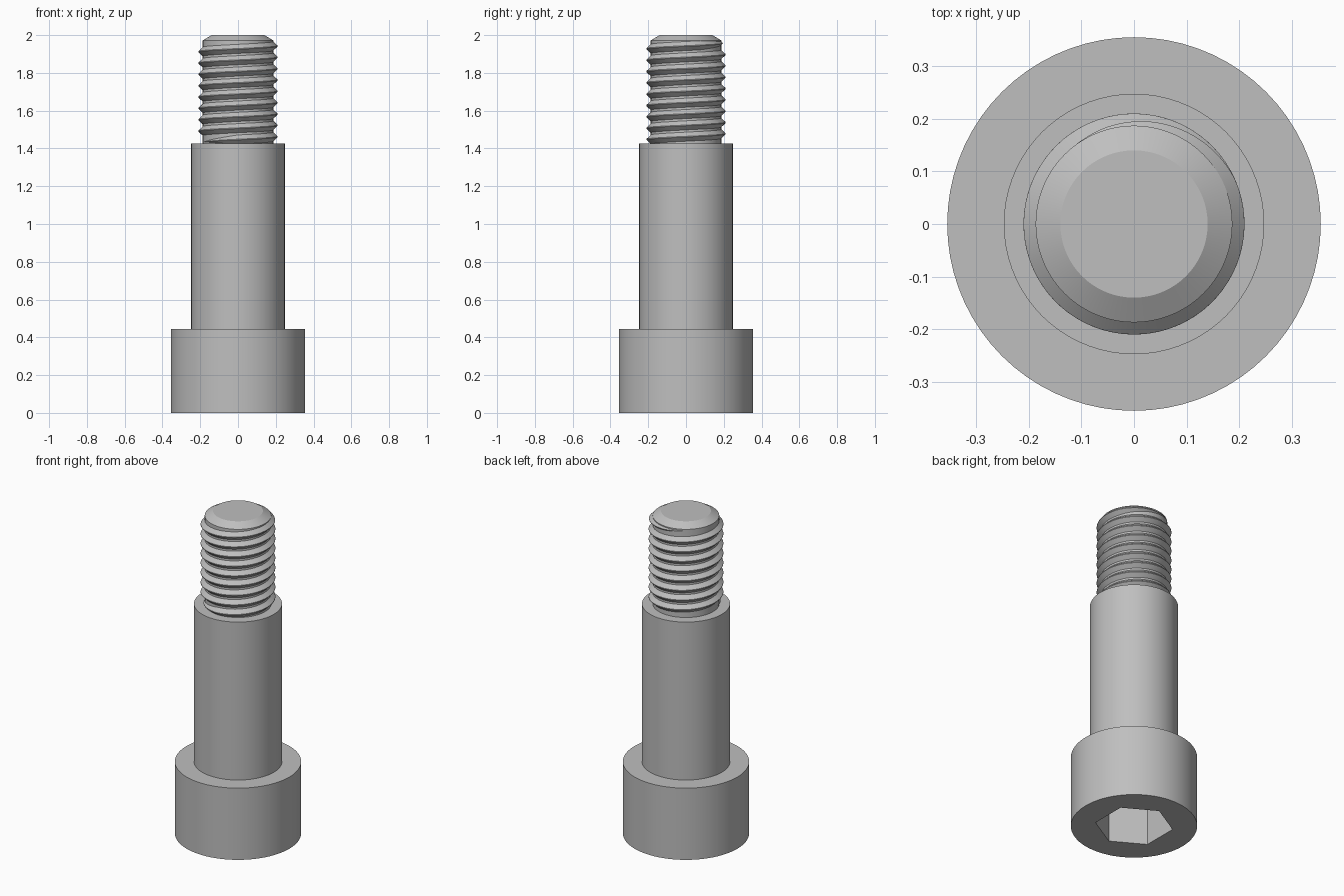
import bpy, bmesh, math

if "Cube" in bpy.data.objects:
    bpy.data.objects.remove(bpy.data.objects["Cube"], do_unlink=True)

SEGMENTS = 72
HEAD_R, SHANK_R, CORE_R, CREST_R = 0.355, 0.2475, 0.187, 0.21
HEAD_TOP, SHANK_TOP, TIP_Z = 0.445, 1.425, 2.0
SOCKET_R, SOCKET_DEPTH = 0.22, 0.26
PITCH = 0.06

steel = bpy.data.materials.new("grey_steel")
steel.use_nodes = True
steel.diffuse_color = (0.52, 0.52, 0.52, 1)
steel.node_tree.nodes["Principled BSDF"].inputs["Base Color"].default_value = steel.diffuse_color


def ring(bm, radius, z, count=SEGMENTS, turn=0.0):
    step = math.tau / count
    return [bm.verts.new((radius * math.cos(turn + i * step),
                          radius * math.sin(turn + i * step), z)) for i in range(count)]


def bridge(bm, a, b, closed=True):
    n = len(a)
    for i in range(n if closed else n - 1):
        j = (i + 1) % n
        bm.faces.new((a[i], a[j], b[j], b[i]))


def lathe(bm, profile):
    rings = [ring(bm, r, z) for r, z in profile]
    for a, b in zip(rings, rings[1:]):
        bridge(bm, a, b)
    return rings


def finish(bm, name, angle=30):
    mesh = bpy.data.meshes.new(name)
    bm.to_mesh(mesh)
    bm.free()
    mesh.materials.append(steel)
    obj = bpy.data.objects.new(name, mesh)
    bpy.context.collection.objects.link(obj)
    bpy.ops.object.select_all(action="DESELECT")
    obj.select_set(True)
    bpy.context.view_layer.objects.active = obj
    bpy.ops.object.shade_smooth_by_angle(angle=math.radians(angle))
    return obj


# Cylindrical head with a hexagonal socket in its underside
bm = bmesh.new()
rim = lathe(bm, [(HEAD_R, 0), (HEAD_R, HEAD_TOP), (SHANK_R, HEAD_TOP)])[0]
mouth = ring(bm, SOCKET_R, 0, 6, math.pi / 6)
floor = ring(bm, SOCKET_R, SOCKET_DEPTH, 6, math.pi / 6)
bridge(bm, floor, mouth)
bm.faces.new(floor[::-1])
loops = []
for loop in (rim, mouth):
    loops += [bm.edges.get((loop[i - 1], loop[i])) for i in range(len(loop))]
underside = bmesh.ops.triangle_fill(bm, edges=loops, use_beauty=True, normal=(0, 0, -1))
for face in underside["geom"]:
    if isinstance(face, bmesh.types.BMFace):
        face.normal_update()
        if face.normal.z > 0:
            face.normal_flip()
finish(bm, "socket_head")

# Plain shoulder
bm = bmesh.new()
lathe(bm, [(SHANK_R, HEAD_TOP), (SHANK_R, SHANK_TOP), (CORE_R, SHANK_TOP)])
finish(bm, "shoulder")

# Core of the threaded end, with a chamfered tip
bm = bmesh.new()
tip = lathe(bm, [(CORE_R, SHANK_TOP), (CORE_R, 1.972), (0.14, TIP_Z)])[-1]
bm.faces.new(tip)
finish(bm, "thread_core")

# Right-handed thread ridge that fades into the core at both ends
bm = bmesh.new()
end_angle = math.radians(125)
end_z = 1.963
turns = 8.8
steps = int(turns * SEGMENTS)
strands = [[], [], [], []]
for i in range(steps + 1):
    back = turns * i / steps
    angle = end_angle - back * math.tau
    z = end_z - back * PITCH
    fade = max(0.02, min(1, back / 0.28, (turns - back) / 0.2))
    half, crest = 0.025 * fade, 0.002 * fade
    outer = CORE_R + (CREST_R - CORE_R) * fade
    section = [(CORE_R - 0.001, -half), (outer, -crest), (outer, crest), (CORE_R - 0.001, half)]
    for strand, (r, dz) in zip(strands, section):
        strand.append(bm.verts.new((r * math.cos(angle), r * math.sin(angle), z + dz)))
for a, b in zip(strands, strands[1:]):
    bridge(bm, b, a, closed=False)
for face in bm.faces:
    face.normal_update()
    c = face.calc_center_median()
    if face.normal.x * c.x + face.normal.y * c.y < 0:
        face.normal_flip()
finish(bm, "thread_ridge", 25)
